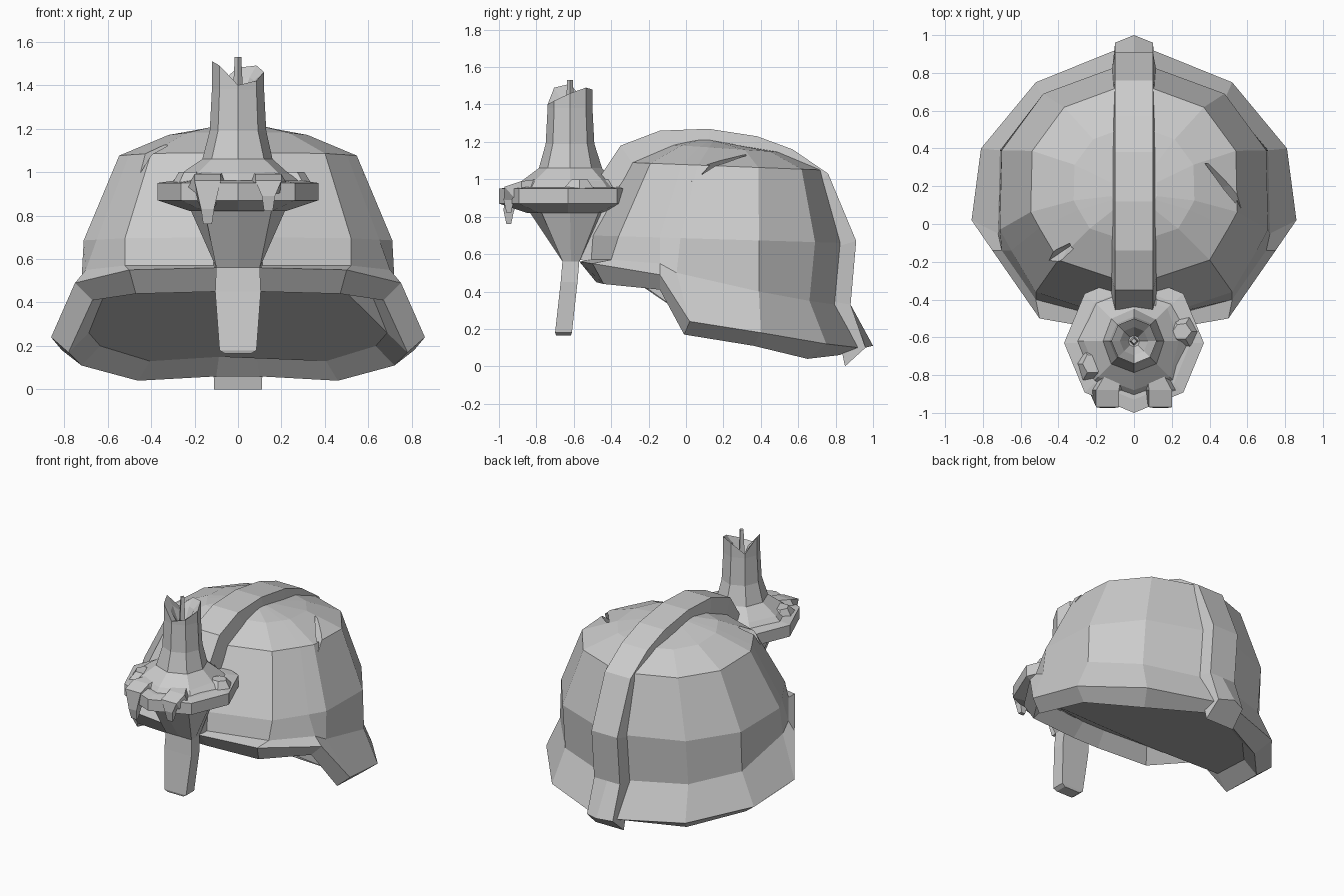
import bpy, bmesh, math, random
from mathutils import Vector

random.seed(4)
if "Cube" in bpy.data.objects:
    bpy.data.objects.remove(bpy.data.objects["Cube"], do_unlink=True)

grey = bpy.data.materials.new("plain_grey")
grey.use_nodes = True
grey.diffuse_color = (0.6, 0.6, 0.6, 1)
grey.node_tree.nodes["Principled BSDF"].inputs["Base Color"].default_value = grey.diffuse_color


def loft(name, rings):
    """Bridge equal-length rings of points into a capped, flat-shaded solid."""
    bm = bmesh.new()
    loops = [[bm.verts.new(p) for p in ring] for ring in rings]
    for low, high in zip(loops, loops[1:]):
        for i in range(len(low)):
            j = (i + 1) % len(low)
            bm.faces.new((low[i], low[j], high[j], high[i]))
    bm.faces.new(loops[0])
    bm.faces.new(loops[-1])
    bmesh.ops.recalc_face_normals(bm, faces=bm.faces)
    mesh = bpy.data.meshes.new(name)
    bm.to_mesh(mesh)
    bm.free()
    mesh.materials.append(grey)
    obj = bpy.data.objects.new(name, mesh)
    bpy.context.collection.objects.link(obj)
    return obj


def circle(radius, z, x=0, y=-0.62, sides=8, wobble=0.0):
    pts = []
    for i in range(sides):
        a = math.tau * i / sides
        r = radius * (1 + random.uniform(-wobble, wobble))
        pts.append((x + r * math.cos(a), y + r * math.sin(a), z))
    return pts


def mirrored(half):
    return half + [(-x, y, z) for x, y, z in reversed(half)]


# Helmet bowl: half outlines from the back round to the front
plan = [(0.1, 0.83), (0.48, 0.69), (0.7, 0.39), (0.71, -0.03),
        (0.65, -0.14), (0.52, -0.36), (0.1, -0.5)]
waist = [(0.1, 0.8, 0.33), (0.48, 0.66, 0.35), (0.71, 0.39, 0.4), (0.72, -0.05, 0.5),
         (0.7, -0.14, 0.55), (0.52, -0.4, 0.57), (0.1, -0.51, 0.57)]
brim = [(0.1, 0.92, 0.1), (0.52, 0.75, 0.12), (0.81, 0.4, 0.18), (0.86, 0.02, 0.24),
        (0.75, -0.14, 0.49), (0.5, -0.5, 0.55), (0.1, -0.57, 0.56)]
lip = [(0.1, 0.82, 0.06), (0.46, 0.65, 0.04), (0.72, 0.36, 0.11), (0.78, -0.01, 0.17),
       (0.67, -0.14, 0.41), (0.47, -0.44, 0.44), (0.1, -0.48, 0.45)]


def dome(scale, z, shift=0.0, tilt=0.03):
    cy = 0.16
    return mirrored([(x * scale, cy + shift + (y - cy) * scale, z - tilt * (y - cy)) for x, y in plan])


def lining(scale, lift):
    """Shrink the lip inwards and raise it under the bowl."""
    return mirrored([(x * scale, 0.18 + (y - 0.18) * scale, z + lift) for x, y, z in lip])


helmet = loft("helmet_bowl", [
    lining(0.88, 0.09), mirrored(lip), mirrored(brim), mirrored(waist),
    dome(1, 0.68), dome(0.77, 1.07, 0.05), dome(0.45, 1.165, 0.05), dome(0.17, 1.2, 0.02)])


# Battle scars: slim wedges cut out of the bowl
def scar(start, end, width, depth):
    a, b = Vector(start), Vector(end)
    out = ((a + b) / 2 - Vector((0, 0.16, 0.5))).normalized()
    side = (b - a).cross(out).normalized() * width
    mid = (a + b) / 2
    tri = [mid + side + out * 0.1, mid - side + out * 0.1, mid - out * depth]
    cutter = loft("scar_cutter", [[a + (p - a) * 0.05 for p in tri], tri,
                                  [b + (p - b) * 0.05 for p in tri]])
    cutter.hide_render = True
    mod = helmet.modifiers.new("scar", "BOOLEAN")
    mod.operation, mod.solver, mod.object = "DIFFERENCE", "EXACT", cutter
    bpy.context.view_layer.objects.active = helmet
    bpy.ops.object.modifier_apply(modifier=mod.name)
    bpy.data.objects.remove(cutter, do_unlink=True)


scar((0.34, 0.36, 1.13), (0.58, 0.02, 0.98), 0.03, 0.04)
scar((-0.28, -0.08, 1.12), (-0.46, -0.2, 0.99), 0.05, 0.03)

# Crest strip running over the bowl, ending in a flared tab at the back
crest_path = [(-0.57, 0.57), (-0.54, 0.83), (-0.47, 1.0), (-0.35, 1.18), (-0.14, 1.26),
              (0.12, 1.27), (0.38, 1.23), (0.57, 1.16), (0.76, 1.03), (0.91, 0.67),
              (0.88, 0.33)]
rings = []
for y, z in crest_path:
    inner = Vector((0, y, z)).lerp(Vector((0, 0.15, 0.45)), 0.14)
    rings.append([(-0.12, inner.y, inner.z), (-0.1, y, z), (0, y, z),
                  (0.1, y, z), (0.12, inner.y, inner.z)])
rings.append([(-0.11, 0.85, 0), (-0.1, 0.96, 0.1), (0, 1, 0.11), (0.1, 0.96, 0.1), (0.11, 0.85, 0)])
loft("crest_strip", rings)

# Nose guard
loft("nose_guard", [[(-w, front, z), (w, front, z), (w, back, z), (-w, back, z)]
                    for w, front, back, z in [(0.1, -0.66, -0.57, 0.57), (0.105, -0.67, -0.58, 0.45),
                                              (0.085, -0.7, -0.61, 0.18), (0.06, -0.695, -0.615, 0.165)]])

# Candle holder: bracket flattening down to the nose guard, and an eight-sided dish
bracket_foot = [(max(-0.1, min(0.1, x * 2)), -0.615 + max(-0.045, min(0.045, y)), z)
                for x, y, z in circle(0.1, 0.56, y=0)]
loft("dish_bracket", [bracket_foot, circle(0.22, 0.83)])
loft("candle_dish", [circle(0.22, 0.82, y=-0.63), circle(0.37, 0.87, y=-0.63),
                     circle(0.37, 0.95, y=-0.63), circle(0.3, 0.96, y=-0.63)])

# Candle with melted foot, ragged top and sunken centre
jag = [0.06, 0.09, 0.08, 0.01, 0.11, 0.09, 0.0, 0.02]
ragged = [(x, y, z + up) for (x, y, z), up in zip(circle(0.12, 1.4), jag)]
well = [(x, y, z + up * 0.5) for (x, y, z), up in zip(circle(0.075, 1.39), jag)]
loft("candle", [circle(0.31, 0.94, wobble=0.06), circle(0.25, 0.99, wobble=0.08),
                circle(0.165, 1.06, wobble=0.04), circle(0.13, 1.19), circle(0.12, 1.38),
                ragged, well, circle(0.03, 1.34)])
loft("wick", [circle(0.025, 1.33, sides=4), circle(0.015, 1.53, sides=4)])


# Wax drips spilling over the front of the dish
def drip(name, x, tip):
    loft(name, [
        [(x * 0.6 + dx * 0.6, -0.72, z) for dx, z in [(-0.1, 0.94), (-0.04, 1.01), (0.05, 1.01), (0.1, 0.94)]],
        [(x + dx, -0.88, z) for dx, z in [(-0.1, 0.92), (-0.06, 0.99), (0.06, 0.99), (0.1, 0.92)]],
        [(x + dx, y, z) for dx, y, z in [(-0.05, -0.9, 0.88), (-0.06, -0.97, 0.96),
                                         (0.06, -0.97, 0.96), (0.05, -0.9, 0.88)]],
        [(x + dx, y, tip + 0.07) for dx, y in [(-0.03, -0.92), (-0.03, -0.975), (0.03, -0.975), (0.03, -0.92)]],
        [(x + dx, y, tip) for dx, y in [(-0.015, -0.935), (-0.02, -0.96), (0.02, -0.96), (0.015, -0.935)]]])


drip("wax_drip_right", -0.14, 0.76)
drip("wax_drip_left", 0.14, 0.82)

# Small pools of wax on the sides of the dish
for label, x, y in [("left", 0.25, -0.57), ("right", -0.22, -0.74), ("back", 0.08, -0.46)]:
    loft("wax_pool_" + label, [circle(0.1, 0.94, x, y, 6, 0.15), circle(0.05, 1.0, x, y, 6, 0.15)])
